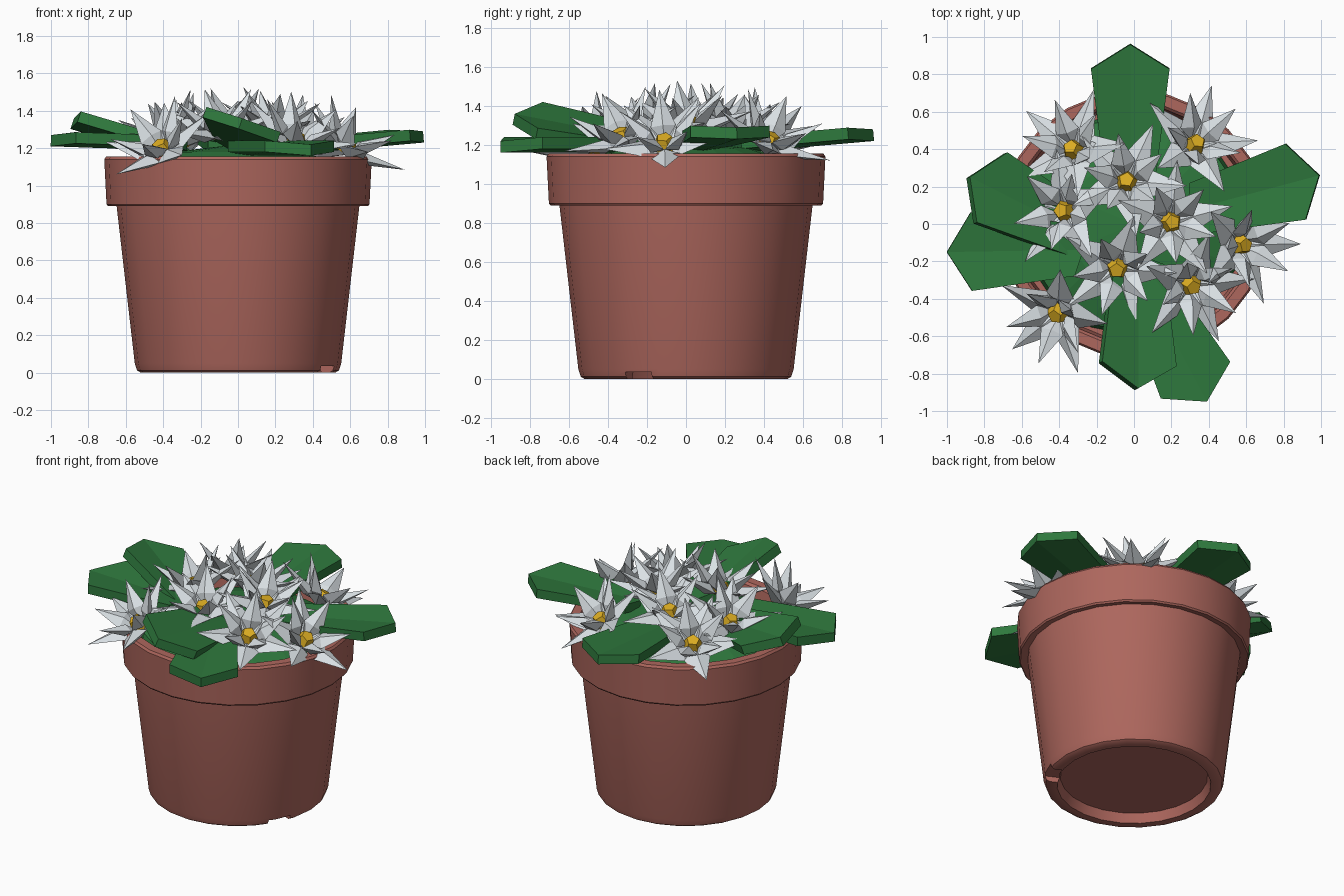
import bpy, bmesh, math
from mathutils import Matrix, Vector

if "Cube" in bpy.data.objects:
    bpy.data.objects.remove(bpy.data.objects["Cube"])


def mat(name, rgb):
    m = bpy.data.materials.new(name)
    m.diffuse_color = (*rgb, 1)
    m.use_nodes = True
    m.node_tree.nodes["Principled BSDF"].inputs["Base Color"].default_value = m.diffuse_color
    return m


TERRA = mat("terracotta", (0.42, 0.135, 0.11))
GREEN = mat("leaf green", (0.028, 0.19, 0.047))
WHITE = mat("petal white", (0.70, 0.75, 0.78))
YELLOW = mat("centre yellow", (0.72, 0.42, 0.016))


def R(deg, axis):
    return Matrix.Rotation(math.radians(deg), 4, axis)


def finish(name, bm, mats):
    bmesh.ops.recalc_face_normals(bm, faces=bm.faces[:])
    me = bpy.data.meshes.new(name)
    bm.to_mesh(me)
    bm.free()
    ob = bpy.data.objects.new(name, me)
    for m in mats:
        me.materials.append(m)
    bpy.context.collection.objects.link(ob)
    return ob


def lathe(name, profile, sides, m):
    bm = bmesh.new()
    vs = [bm.verts.new((r, 0, z)) for r, z in profile]
    es = [bm.edges.new(p) for p in zip(vs, vs[1:])]
    bmesh.ops.spin(bm, geom=vs + es, cent=(0, 0, 0), axis=(0, 0, 1),
                   angle=math.tau, steps=sides, use_merge=False)
    bmesh.ops.remove_doubles(bm, verts=bm.verts[:], dist=0.0005)
    return finish(name, bm, [m])


# Pot: foot ring, tapered wall and overhanging rim
pot = lathe("pot", [(0, 0.06), (0.45, 0.06), (0.47, 0), (0.52, 0), (0.54, 0.012),
                    (0.552, 0.05), (0.65, 0.90), (0.695, 0.89), (0.703, 0.90),
                    (0.715, 1.14), (0.705, 1.155), (0.65, 1.155), (0.635, 1.14),
                    (0.62, 1.04), (0, 1.04)], 24, TERRA)

# Drain notch cut through the foot ring
bm = bmesh.new()
bmesh.ops.create_cube(bm, size=1, matrix=R(-27, 'Z') @ Matrix.Translation((0.53, 0, 0))
                      @ Matrix.Diagonal((0.2, 0.15, 0.07, 1)))
cutter = finish("notch_cutter", bm, [TERRA])
cutter.hide_render = True
mod = pot.modifiers.new("notch", 'BOOLEAN')
mod.operation, mod.object = 'DIFFERENCE', cutter
bpy.context.view_layer.objects.active = pot
pot.select_set(True)
bpy.ops.object.modifier_apply(modifier=mod.name)
bpy.data.objects.remove(cutter)
bpy.ops.object.shade_smooth_by_angle(angle=math.radians(35))

# Low green mound that fills the pot under the flowers
lathe("foliage_mound", [(0, 1.03), (0.60, 1.03), (0.58, 1.10), (0.35, 1.18), (0, 1.22)],
      16, GREEN)


# Leaf: thick folded plate, origin at the pointed tip, +x outward
def leaf(i, tip, heading, pitch, roll, length=0.68):
    bm = bmesh.new()
    outline = [(0, 0), (-0.13, 0.21), (-length, 0.14), (-length - 0.05, 0),
               (-length, -0.14), (-0.13, -0.21)]
    M = Matrix.Translation(tip) @ R(heading, 'Z') @ R(-pitch, 'Y') @ R(roll, 'X')
    top, bot = [[bm.verts.new(M @ Vector((x, y, z - (0.02 if y == 0 else 0))))
                 for x, y in outline] for z in (0.03, -0.03)]
    for ring in (top, bot):
        bm.faces.new(ring[:4])
        bm.faces.new((ring[3], ring[4], ring[5], ring[0]))
    for k in range(6):
        n = (k + 1) % 6
        bm.faces.new((top[k], top[n], bot[n], bot[k]))
    finish(f"leaf_{i}", bm, [GREEN])


LEAVES = [((-0.02, 0.96, 1.27), 90, 5, 0), ((0.99, 0.26, 1.28), 15, 5, 0),
          ((-0.88, 0.25, 1.35), 153, 14, 14), ((-1.0, -0.15, 1.26), 181, 2, 0),
          ((0.02, -0.88, 1.35), -90, 11, -19), ((0.39, -0.95, 1.21), -62, 0, 0)]
for i, args in enumerate(LEAVES):
    leaf(i + 1, *args)


# Petal: long ridged spike pointing along +x
def petal(bm, M, length, half):
    pts = [(0.0, 0, 0), (0.09, half, 0), (length, 0, 0), (0.09, -half, 0),
           (0.09, 0, 0.035), (0.09, 0, -0.035)]
    v = [bm.verts.new(M @ Vector(p)) for p in pts]
    for k in range(4):
        n = (k + 1) % 4
        bm.faces.new((v[k], v[n], v[4]))
        bm.faces.new((v[n], v[k], v[5]))


# Flower: outer and inner ring of five petals round a pentagonal centre
def flower(i, x, y, turn):
    r = math.hypot(x, y)
    az = math.degrees(math.atan2(y, x))
    M = (Matrix.Translation((x, y, 1.36 - 0.25 * r)) @ R(az, 'Z') @ R(60 * r, 'Y')
         @ R(turn - az, 'Z') @ Matrix.Translation((0, 0, -0.04)))
    bm = bmesh.new()
    for k in range(5):
        petal(bm, M @ R(72 * k, 'Z') @ Matrix.Translation((0.02, 0, 0))
              @ R(-20, 'Y'), 0.33, 0.085)
        petal(bm, M @ R(72 * k + 36, 'Z') @ Matrix.Translation((0.035, 0, 0.01))
              @ R(-48, 'Y'), 0.28, 0.065)
    white = set(bm.faces)
    bmesh.ops.create_cone(bm, cap_ends=True, segments=5, radius1=0.068, radius2=0.04,
                          depth=0.07, matrix=M @ Matrix.Translation((0, 0, 0.04)))
    for f in bm.faces:
        f.material_index = 0 if f in white else 1
    finish(f"flower_{i}", bm, [WHITE, YELLOW])


FLOWERS = [(-0.33, 0.40, -4), (-0.04, 0.23, -8), (-0.38, 0.07, 20), (0.33, 0.43, 2),
           (0.20, 0.01, 15), (-0.09, -0.24, 0), (0.31, -0.33, 8), (0.58, -0.11, 0),
           (-0.41, -0.48, 3)]
for i, args in enumerate(FLOWERS):
    flower(i + 1, *args)
